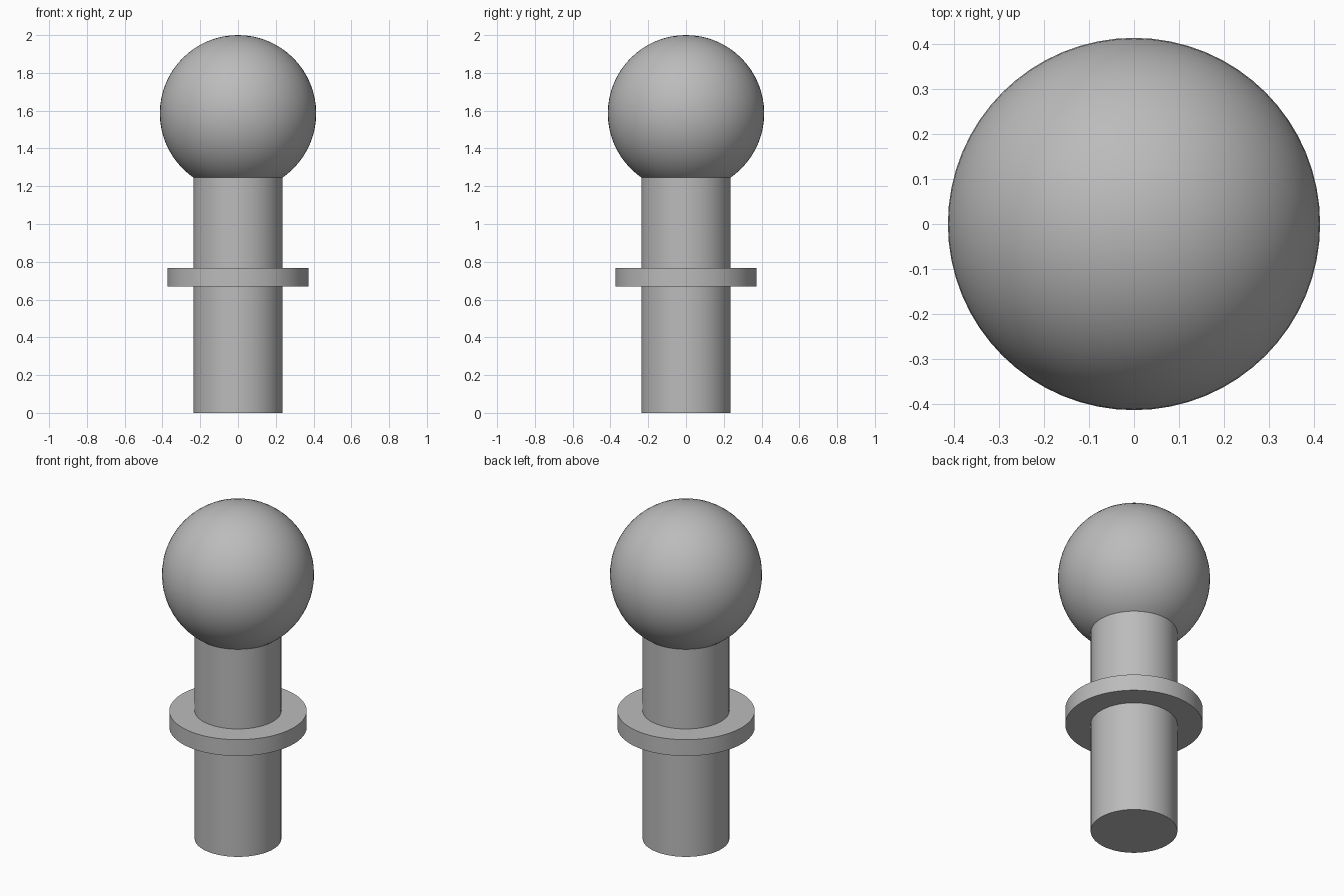
import bpy
import math

cube = bpy.data.objects.get("Cube")
if cube:
    bpy.data.objects.remove(cube, do_unlink=True)

# Single plain metal colour
grey = bpy.data.materials.new("plain_grey")
grey.use_nodes = True
colour = (0.5, 0.5, 0.5, 1.0)
grey.diffuse_color = colour
grey.node_tree.nodes["Principled BSDF"].inputs["Base Color"].default_value = colour

SHAFT_R, FLANGE_R, BALL_R = 0.236, 0.374, 0.414
BALL_Z = 2.0 - BALL_R
NECK_Z = BALL_Z - math.sqrt(BALL_R ** 2 - SHAFT_R ** 2)  # where shaft meets ball


def finish(name):
    obj = bpy.context.object
    obj.name = obj.data.name = name
    obj.data.materials.append(grey)
    bpy.ops.object.shade_smooth_by_angle(angle=math.radians(30))


def cylinder(name, radius, bottom, top):
    bpy.ops.mesh.primitive_cylinder_add(
        vertices=64, radius=radius, depth=top - bottom,
        location=(0, 0, (top + bottom) / 2))
    finish(name)


# Straight shaft, running slightly into the ball
cylinder("shaft", SHAFT_R, 0.0, NECK_Z + 0.02)

# Collar around the shaft
cylinder("flange", FLANGE_R, 0.67, 0.768)

# Ball head
bpy.ops.mesh.primitive_uv_sphere_add(
    segments=64, ring_count=32, radius=BALL_R, location=(0, 0, BALL_Z))
finish("ball")
